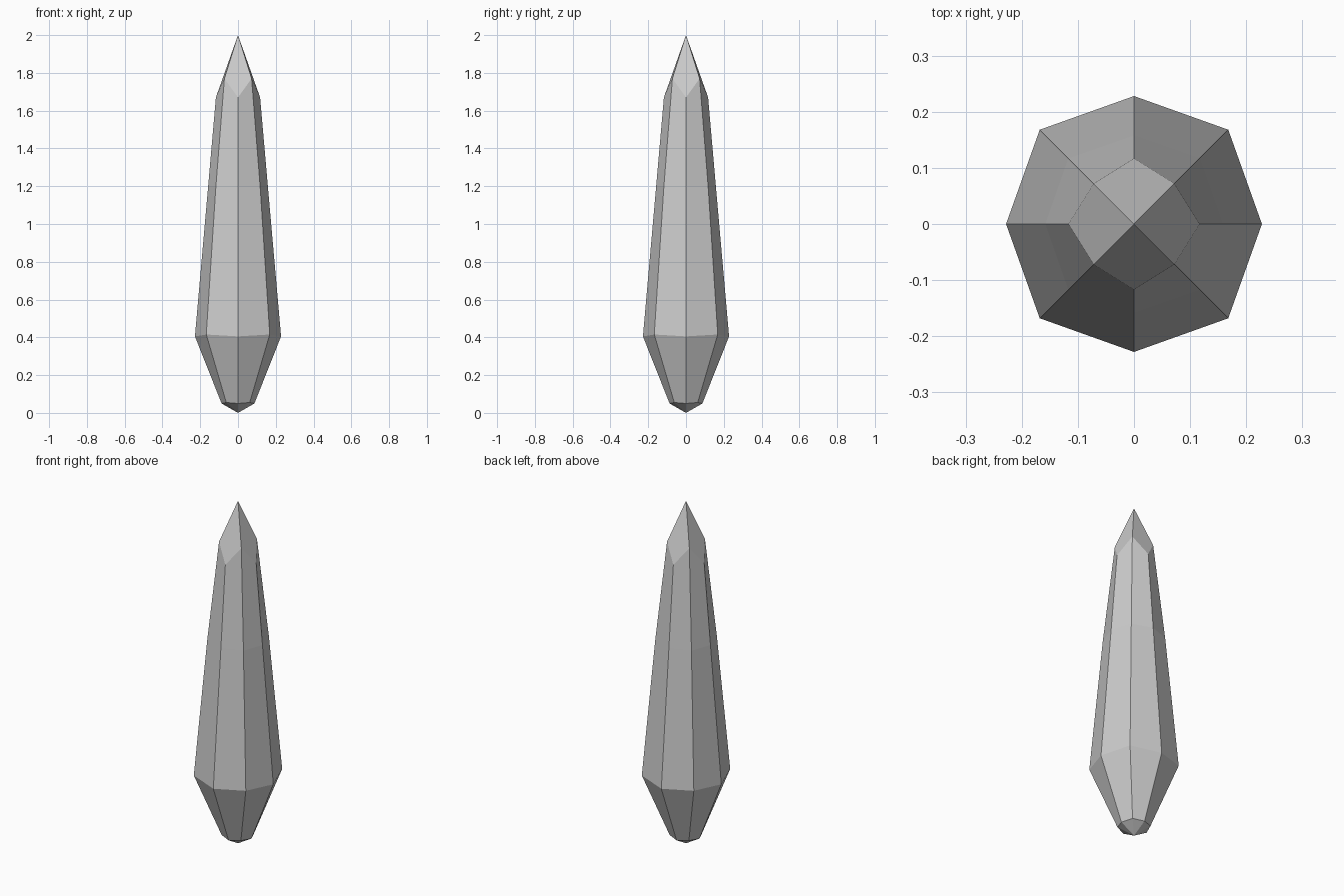
import bpy, bmesh, math

if "Cube" in bpy.data.objects:
    bpy.data.objects.remove(bpy.data.objects["Cube"])

# Eight-sided rings: (axis radius, axis z, corner x=y offset, corner z)
RINGS = [
    (0.087, 0.050, 0.062, 0.055),   # base collar
    (0.228, 0.405, 0.168, 0.415),   # widest girdle
    (0.158, 1.200, 0.117, 1.200),   # slight mid bulge
    (0.117, 1.670, 0.072, 1.770),   # shoulder below the point
]


def add_ring(bm, axis_r, axis_z, corner, corner_z):
    verts = []
    for i in range(8):
        a = i * math.pi / 4
        r, z = (axis_r, axis_z) if i % 2 == 0 else (corner * math.sqrt(2), corner_z)
        verts.append(bm.verts.new((r * math.cos(a), r * math.sin(a), z)))
    return verts


bm = bmesh.new()
rings = [add_ring(bm, *r) for r in RINGS]

# Long side facets
for low, high in zip(rings, rings[1:]):
    for i in range(8):
        j = (i + 1) % 8
        bm.faces.new((low[i], low[j], high[j], high[i]))

# Blunt bottom tip
bottom = bm.verts.new((0, 0, 0))
for i in range(8):
    bm.faces.new((bottom, rings[0][(i + 1) % 8], rings[0][i]))

# Pointed top made of four kite facets
top = bm.verts.new((0, 0, 2))
for i in range(0, 8, 2):
    s = rings[-1]
    bm.faces.new((top, s[i - 1], s[i], s[i + 1]))

bmesh.ops.recalc_face_normals(bm, faces=bm.faces)
mesh = bpy.data.meshes.new("crystal_shard")
bm.to_mesh(mesh)
bm.free()
bpy.context.collection.objects.link(bpy.data.objects.new("crystal_shard", mesh))
